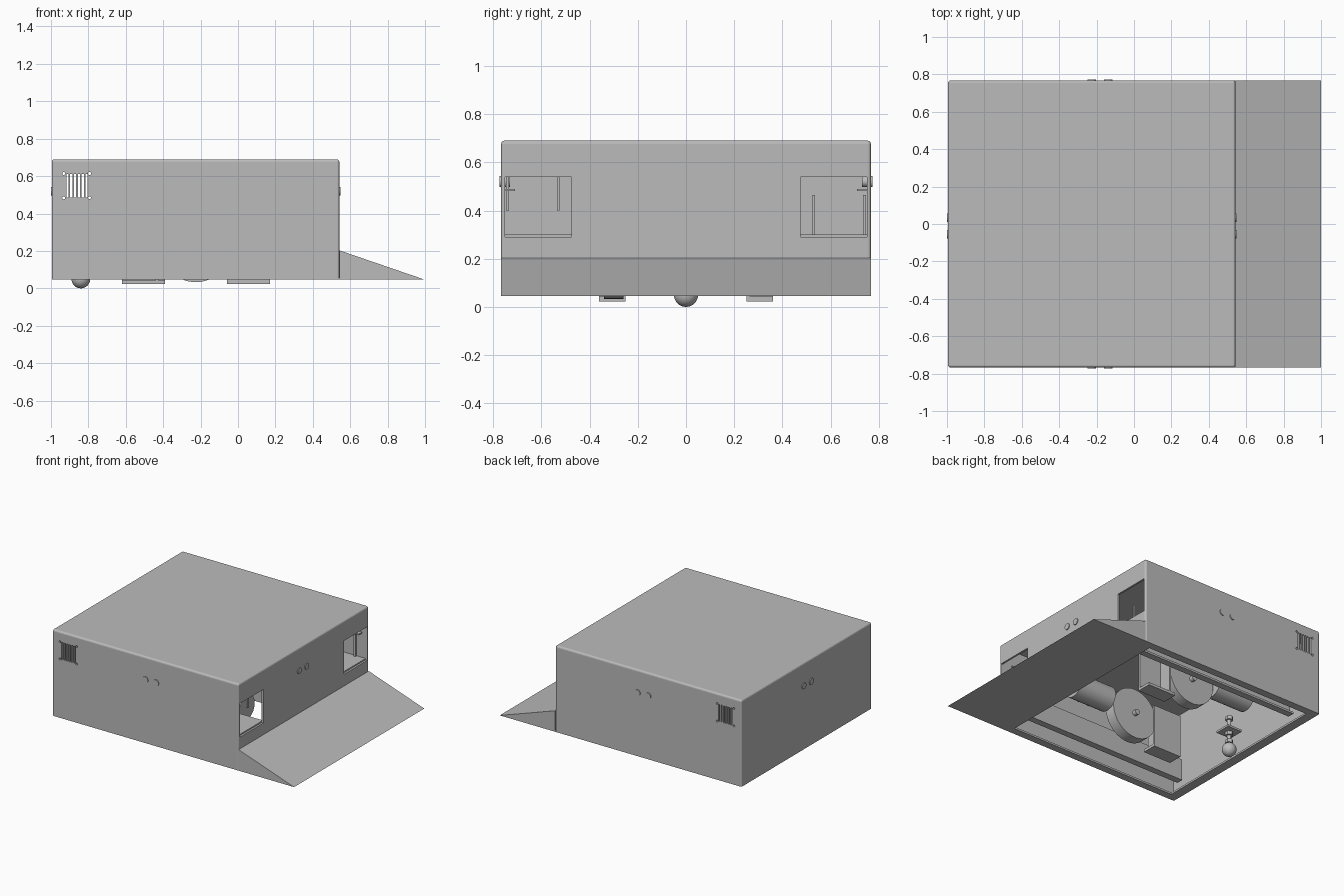
import bpy, bmesh, math
from mathutils import Matrix, Vector

cube = bpy.data.objects.get("Cube")
if cube:
    bpy.data.objects.remove(cube, do_unlink=True)

grey = bpy.data.materials.new("plain grey")
grey.use_nodes = True
grey.diffuse_color = (0.5, 0.5, 0.5, 1)
grey.node_tree.nodes["Principled BSDF"].inputs["Base Color"].default_value = (0.5, 0.5, 0.5, 1)


def select(ob):
    bpy.ops.object.select_all(action='DESELECT')
    ob.select_set(True)
    bpy.context.view_layer.objects.active = ob


def finish(name, bm, smooth=False):
    bmesh.ops.recalc_face_normals(bm, faces=bm.faces)
    mesh = bpy.data.meshes.new(name)
    bm.to_mesh(mesh)
    bm.free()
    mesh.materials.append(grey)
    ob = bpy.data.objects.new(name, mesh)
    bpy.context.collection.objects.link(ob)
    if smooth:
        select(ob)
        bpy.ops.object.shade_smooth_by_angle(angle=math.radians(35))
    return ob


def add_box(bm, x, y, z):
    """Box from three (low, high) ranges."""
    size = Matrix.Diagonal((x[1] - x[0], y[1] - y[0], z[1] - z[0], 1))
    bmesh.ops.create_cube(bm, size=1, matrix=Matrix.Translation((sum(x) / 2, sum(y) / 2, sum(z) / 2)) @ size)


def box(name, x, y, z):
    bm = bmesh.new()
    add_box(bm, x, y, z)
    return finish(name, bm)


def add_rod(bm, centre, radius, length, axis, sides=24):
    turn = Vector((0, 0, 1)).rotation_difference(Vector(axis)).to_matrix().to_4x4()
    bmesh.ops.create_cone(bm, cap_ends=True, segments=sides, radius1=radius, radius2=radius,
                          depth=length, matrix=Matrix.Translation(centre) @ turn)


def rod(name, centre, radius, length, axis, sides=24):
    bm = bmesh.new()
    add_rod(bm, centre, radius, length, axis, sides)
    return finish(name, bm, True)


# Main body dimensions
BACK, NOSE, SIDE, BASE, TOP, WALL = -0.995, 0.542, 0.767, 0.046, 0.69, 0.014
EYE_Z = 0.52

# Shell: box with rounded upper and corner edges
bm = bmesh.new()
add_box(bm, (BACK, NOSE), (-SIDE, SIDE), (BASE, TOP))
rounded = [e for e in bm.edges if max(v.co.z for v in e.verts) > BASE + 0.1]
bmesh.ops.bevel(bm, geom=rounded, offset=0.014, segments=4, profile=0.5, affect='EDGES')
shell = finish("body_shell", bm)

# Openings: hollow inside, front windows, vent slots with corner holes
cutters = [box("hollow_cutter", (BACK + WALL, NOSE - WALL), (WALL - SIDE, SIDE - WALL), (0, TOP - WALL))]
bm = bmesh.new()
for s in (-1, 1):
    add_box(bm, (NOSE - 0.05, NOSE + 0.05), sorted((s * 0.475, s * (SIDE - WALL - 0.002))), (0.29, 0.54))
    for i in range(6):
        x = -0.918 + i * 0.0205
        add_box(bm, (x, x + 0.012), sorted((s * 0.7, s * 0.8)), (0.485, 0.612))
    for x in (-0.932, -0.794):
        for z in (0.484, 0.614):
            add_rod(bm, (x, s * 0.76, z), 0.008, 0.1, (0, 1, 0), 12)
cutters.append(finish("opening_cutter", bm))
for cutter in cutters:
    mod = shell.modifiers.new("cut", 'BOOLEAN')
    mod.operation = 'DIFFERENCE'
    mod.solver = 'EXACT'
    mod.object = cutter
    select(shell)
    bpy.ops.object.modifier_apply(modifier=mod.name)
for cutter in cutters:
    bpy.data.objects.remove(cutter, do_unlink=True)

# Sloping front ramp
bm = bmesh.new()
profile = [bm.verts.new((x, -SIDE, z)) for x, z in ((NOSE, BASE), (1, BASE), (NOSE, 0.203))]
ramp_end = bm.faces.new(profile)
side = bmesh.ops.extrude_face_region(bm, geom=[ramp_end])
bmesh.ops.translate(bm, vec=(0, 2 * SIDE, 0), verts=[v for v in side["geom"] if isinstance(v, bmesh.types.BMVert)])
finish("front_ramp", bm)
box("ramp_base_plate", (0.46, NOSE), (-SIDE, SIDE), (BASE, BASE + 0.01))

# Bottom lip and inner frame rails
bm = bmesh.new()
add_box(bm, (BACK + WALL, BACK + 0.07), (-0.71, 0.71), (BASE, 0.06))
for s in (-1, 1):
    add_box(bm, (BACK + WALL, 0.46), sorted((s * 0.71, s * (SIDE - WALL))), (BASE, 0.06))
    add_box(bm, (BACK + 0.1, 0.46), sorted((s * 0.56, s * 0.575)), (0.08, 0.24))
    add_box(bm, (BACK + 0.1, 0.46), sorted((s * 0.575, s * 0.61)), (0.08, 0.095))
finish("inner_frame", bm)

# Screws through the rails
bm = bmesh.new()
for s in (-1, 1):
    for x in (-0.6, 0.0, 0.35):
        add_rod(bm, (x, s * 0.58, 0.17), 0.016, 0.025, (0, 1, 0), 12)
finish("rail_screws", bm, True)

# Pairs of round sensor eyes standing slightly proud of each wall
for name, normal, wall in (("front", (0, -1), (-0.182, -SIDE)), ("back", (0, 1), (-0.182, SIDE)),
                           ("left", (1, 0), (NOSE, -0.01)), ("right", (-1, 0), (BACK, -0.01))):
    n = Vector((*normal, 0))
    along = Vector((-normal[1], normal[0], 0))
    origin = Vector((*wall, EYE_Z))
    bm = bmesh.new()
    for s in (-1, 1):
        add_rod(bm, origin + along * s * 0.044 - n * 0.015, 0.023, 0.042, n)
    finish(name + "_sensor_eyes", bm, True)

# Shelves and posts behind the front windows
for label, s in (("right", -1), ("left", 1)):
    box(label + "_window_shelf", (0.3, NOSE - WALL), sorted((s * 0.46, s * 0.75)), (0.285, 0.3))
    low, high = (0.4, 0.55) if s < 0 else (0.3, 0.465)
    bm = bmesh.new()
    for y in (0.53, 0.74):
        add_box(bm, (0.44, 0.455), (s * y - 0.006, s * y + 0.006), (low, high))
    add_box(bm, (0.42, 0.5), sorted((s * 0.71, s * 0.75)), (0.48, 0.49))
    finish(label + "_window_posts", bm)

# Drive units, the second turned half way round the wheel axle line
AXLE_X, AXLE_Z = -0.225, 0.22
for label, s in (("right", 1), ("left", -1)):
    def xs(a, b):
        return sorted((AXLE_X + s * a, AXLE_X + s * b))

    def ys(a, b):
        return sorted((s * a, s * b))

    rod(label + "_wheel", (AXLE_X, -0.3 * s, AXLE_Z), 0.187, 0.08, (0, 1, 0), 48)
    rod(label + "_axle", (AXLE_X, -0.3 * s, AXLE_Z), 0.02, 0.14, (0, 1, 0))
    rod(label + "_motor", (AXLE_X + s * 0.36, -0.3 * s, 0.27), 0.09, 0.3, (1, 0, 0), 32)
    bm = bmesh.new()
    add_box(bm, xs(-0.395, -0.165), ys(-0.36, -0.25), (0.023, 0.043))
    add_box(bm, xs(-0.395, -0.165), ys(-0.265, -0.25), (0.043, 0.34))
    add_box(bm, xs(-0.215, -0.20), ys(-0.36, -0.265), (0.043, 0.34))
    finish(label + "_motor_bracket", bm)

# Ball caster with threaded stem and nuts
bm = bmesh.new()
bmesh.ops.create_uvsphere(bm, u_segments=32, v_segments=16, radius=0.05, matrix=Matrix.Translation((-0.84, 0, 0.05)))
finish("caster_ball", bm, True)
rod("caster_stem", (-0.84, 0, 0.19), 0.014, 0.22, (0, 0, 1))
bm = bmesh.new()
for z in (0.11, 0.17, 0.29):
    add_rod(bm, (-0.84, 0, z), 0.028, 0.025, (0, 0, 1), 6)
finish("caster_nuts", bm)
box("caster_plate", (-0.9, -0.78), (-0.06, 0.06), (0.185, 0.2))
